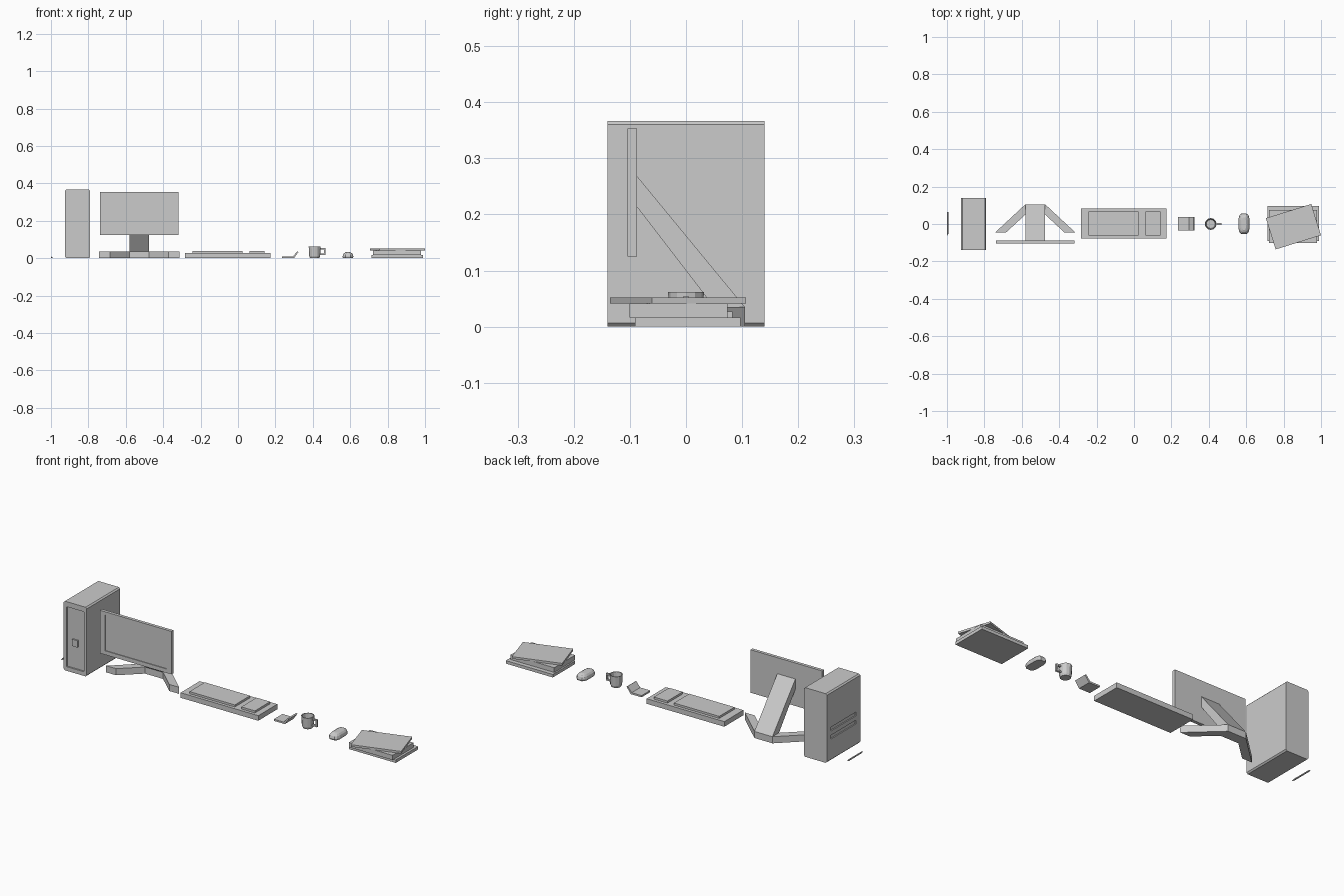
import bpy, bmesh, math
from mathutils import Matrix, Vector

if "Cube" in bpy.data.objects:
    bpy.data.objects.remove(bpy.data.objects["Cube"])


def finish(name, bm):
    bmesh.ops.recalc_face_normals(bm, faces=bm.faces[:])
    me = bpy.data.meshes.new(name)
    bm.to_mesh(me)
    bm.free()
    ob = bpy.data.objects.new(name, me)
    bpy.context.collection.objects.link(ob)
    return ob


def box(name, x, y, z, turn=0):
    """Box from (min, max) ranges, optionally turned about its vertical axis."""
    bm = bmesh.new()
    mid = Vector([sum(r) / 2 for r in (x, y, z)])
    size = [r[1] - r[0] for r in (x, y, z)]
    m = Matrix.Translation(mid) @ Matrix.Rotation(turn, 4, 'Z') @ Matrix.Diagonal((*size, 1))
    bmesh.ops.create_cube(bm, size=1, matrix=m)
    return finish(name, bm)


def prism(name, pts, axis, lo, hi):
    """Extrude a 2D profile along the given axis from lo to hi."""
    bm = bmesh.new()
    verts = []
    for p in pts:
        co = list(p)
        co.insert('xyz'.index(axis), lo)
        verts.append(bm.verts.new(co))
    face = bm.faces.new(verts)
    new = bmesh.ops.extrude_face_region(bm, geom=[face])['geom']
    step = Vector((0, 0, 0))
    step['xyz'.index(axis)] = hi - lo
    bmesh.ops.translate(bm, vec=step, verts=[v for v in new if isinstance(v, bmesh.types.BMVert)])
    return finish(name, bm)


def loft(name, rings):
    """Skin a list of closed rings of points and cap both ends."""
    bm = bmesh.new()
    rows = [[bm.verts.new(p) for p in r] for r in rings]
    n = len(rows[0])
    for a, b in zip(rows, rows[1:]):
        for i in range(n):
            bm.faces.new((a[i], a[(i + 1) % n], b[(i + 1) % n], b[i]))
    bm.faces.new(rows[0])
    bm.faces.new(rows[-1])
    return finish(name, bm)


def cut(ob, *ranges):
    """Carve a box-shaped recess out of an object."""
    cutter = box("cutter", *ranges)
    cutter.hide_render = True
    mod = ob.modifiers.new("recess", 'BOOLEAN')
    mod.operation, mod.solver, mod.object = 'DIFFERENCE', 'EXACT', cutter
    bpy.context.view_layer.objects.active = ob
    bpy.ops.object.modifier_apply(modifier=mod.name)
    bpy.data.objects.remove(cutter)


def circle(cx, cy, r, z, n):
    return [(cx + r * math.cos(2 * math.pi * i / n), cy + r * math.sin(2 * math.pi * i / n), z)
            for i in range(n)]


# Computer case: chamfered profile, recessed front, side vents, button
l, r, t, c = -0.925, -0.79, 0.367, 0.007
case = prism("computer_case", [(l + c, 0), (r - c, 0), (r, c), (r, t - c), (r - c, t),
                               (l + c, t), (l, t - c), (l, c)], 'y', -0.14, 0.14)
cut(case, (-0.908, -0.807), (-0.16, -0.132), (0.022, 0.34))
for z in (0.125, 0.168):
    cut(case, (-0.95, -0.919), (-0.105, 0.105), (z - 0.01, z + 0.01))
box("power_button", (-0.876, -0.845), (-0.14, -0.131), (0.14, 0.176))

# Monitor with recessed screen
mx = -0.528
monitor = box("monitor", (mx - 0.21, mx + 0.21), (-0.104, -0.087), (0.125, 0.353))
cut(monitor, (mx - 0.18, mx + 0.18), (-0.12, -0.1), (0.146, 0.337))

# Slanted neck and splayed feet
prism("monitor_neck", [(-0.087, 0.268), (0.105, 0.035), (0.105, 0), (0.05, 0),
                       (0.05, 0.035), (-0.087, 0.213)], 'x', mx - 0.053, mx + 0.053)
for side, s in (("left", -1), ("right", 1)):
    prism(side + "_monitor_foot", [(mx + s * 0.053, 0.105), (mx + s * 0.214, -0.045),
                                   (mx + s * 0.156, -0.045), (mx + s * 0.053, 0.05)], 'z', 0, 0.035)

# Keyboard and its two key blocks
box("keyboard_base", (-0.283, 0.173), (-0.077, 0.083), (0, 0.027))
box("main_keys", (-0.242, 0.024), (-0.061, 0.067), (0.026, 0.038))
box("number_keys", (0.062, 0.142), (-0.061, 0.067), (0.026, 0.038))

# Folding phone
prism("folding_phone", [(0.235, 0), (0.299, 0), (0.323, 0.033), (0.317, 0.037),
                        (0.293, 0.009), (0.235, 0.009)], 'y', -0.035, 0.037)

# Mug: hollow turned body with an angular handle
loft("mug_body", [circle(0.41, 0, rad, z, 12) for rad, z in
                  ((0.025, 0), (0.029, 0.011), (0.032, 0.062), (0.028, 0.062), (0.024, 0.01))])
box("handle_top", (0.438, 0.467), (-0.005, 0.005), (0.046, 0.054))
box("handle_side", (0.459, 0.467), (-0.005, 0.005), (0.024, 0.046))
box("handle_bottom", (0.436, 0.467), (-0.005, 0.005), (0.016, 0.024))


# Mouse: stacked rounded outlines
def outline(k, z):
    pts = [(0.5, 1), (0.85, 0.82), (1, 0.5)]
    quad = pts + [(x, -y) for x, y in reversed(pts)]
    full = quad + [(-x, -y) for x, y in quad]
    return [(0.588 + 0.029 * x * k, 0.001 + 0.054 * y * (0.4 + 0.6 * k), z) for x, y in full]


loft("mouse", [outline(k, z) for k, z in
               ((0.92, 0), (1, 0.009), (0.9, 0.02), (0.68, 0.028), (0.35, 0.033))])

# Stack of books
box("bottom_book", (0.714, 0.99), (-0.091, 0.097), (0, 0.016))
box("middle_book", (0.722, 0.978), (-0.101, 0.074), (0.016, 0.041))
box("top_book", (0.7255, 0.9795), (-0.102, 0.073), (0.041, 0.052), math.radians(17.3))

# Pen: pointed rod lying along y
loft("pen", [[(-0.996 + x, y, 0.004 + z) for x, z, _ in circle(0, 0, rad, 0, 8)]
             for rad, y in ((0.001, -0.062), (0.004, -0.048), (0.004, 0.06), (0.003, 0.065))])
